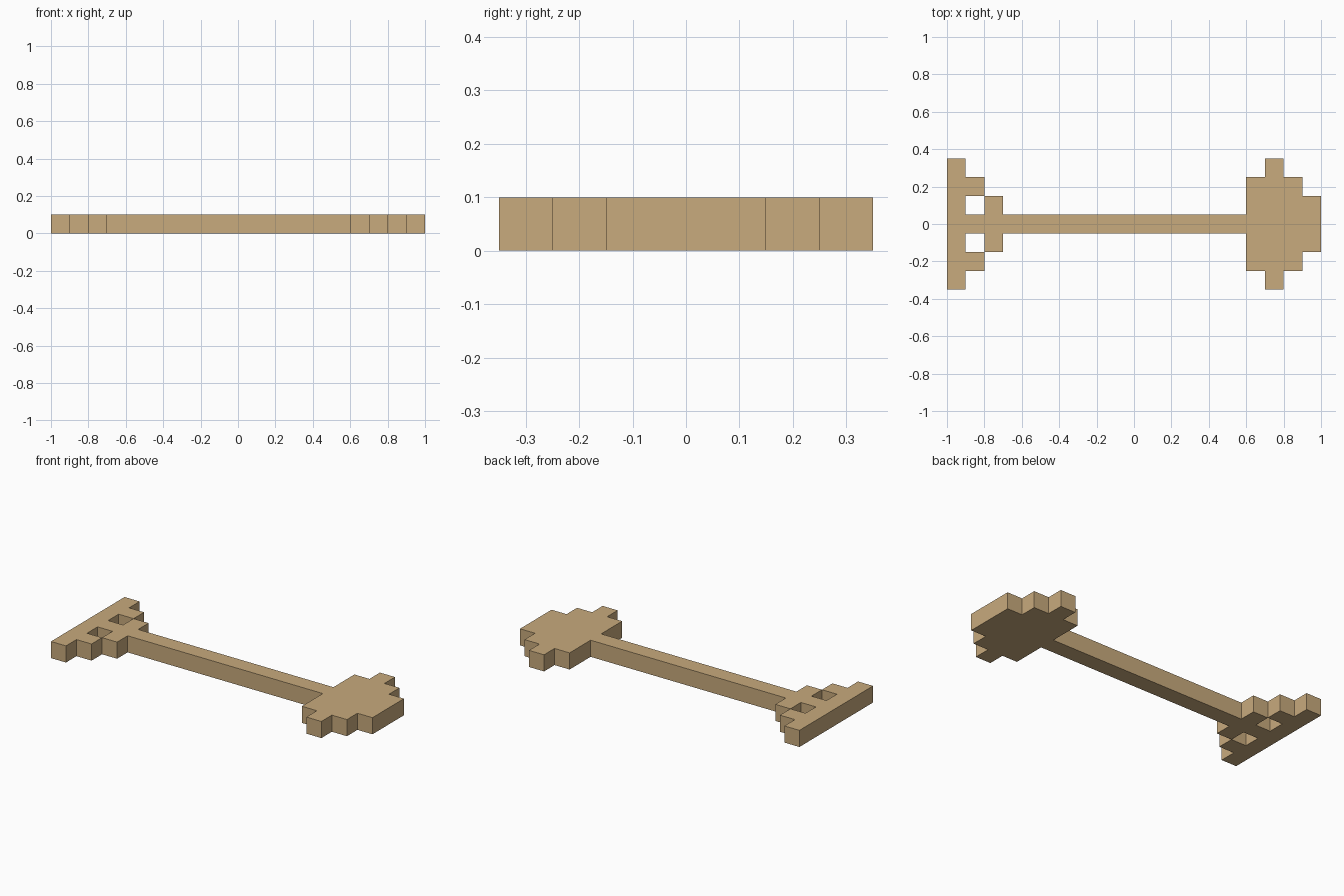
import bpy
import bmesh

if "Cube" in bpy.data.objects:
    bpy.data.objects.remove(bpy.data.objects["Cube"])

HEIGHT = 0.1

# Column boundaries along x; each column lists its filled rows (0 = centre line, mirrored in y)
X = [-1.0, -0.9, -0.8, -0.7, 0.6, 0.7, 0.8, 0.9, 1.0]
COLUMNS = [
    (0, 1, 2, 3),  # tail spine
    (0, 2),        # shaft neck and tail barbs, with openings between
    (0, 1),        # inner tail bar
    (0,),          # long shaft
    (0, 1, 2),     # head, inner edge
    (0, 1, 2, 3),  # head, widest column
    (0, 1, 2),     # head taper
    (0, 1),        # blunt tip
]
cells = {(i, s * r) for i, rows in enumerate(COLUMNS) for r in rows for s in (-1, 1)}

bm = bmesh.new()
verts = {}


def vert(i, j, k):
    """Shared corner: column line i, lower edge of row j, bottom/top k."""
    if (i, j, k) not in verts:
        verts[i, j, k] = bm.verts.new((X[i], (j - 0.5) * 0.1, k * HEIGHT))
    return verts[i, j, k]


def face(*corners):
    bm.faces.new([vert(*c) for c in corners])


# Top and bottom of every cell, and walls only along the open outline
for i, j in sorted(cells):
    ring = [(i, j), (i + 1, j), (i + 1, j + 1), (i, j + 1)]
    face(*[(*c, 1) for c in ring])
    face(*[(*c, 0) for c in reversed(ring)])
    neighbours = [(i, j - 1), (i + 1, j), (i, j + 1), (i - 1, j)]
    for n, other in enumerate(neighbours):
        if other not in cells:
            a, b = ring[n], ring[(n + 1) % 4]
            face((*a, 0), (*b, 0), (*b, 1), (*a, 1))

mesh = bpy.data.meshes.new("arrow")
bm.to_mesh(mesh)
bm.free()

# Single tan wood colour
wood = bpy.data.materials.new("tan wood")
wood.diffuse_color = (0.58, 0.405, 0.205, 1)
wood.use_nodes = True
wood.node_tree.nodes["Principled BSDF"].inputs["Base Color"].default_value = wood.diffuse_color
mesh.materials.append(wood)

arrow = bpy.data.objects.new("arrow", mesh)
bpy.context.collection.objects.link(arrow)
